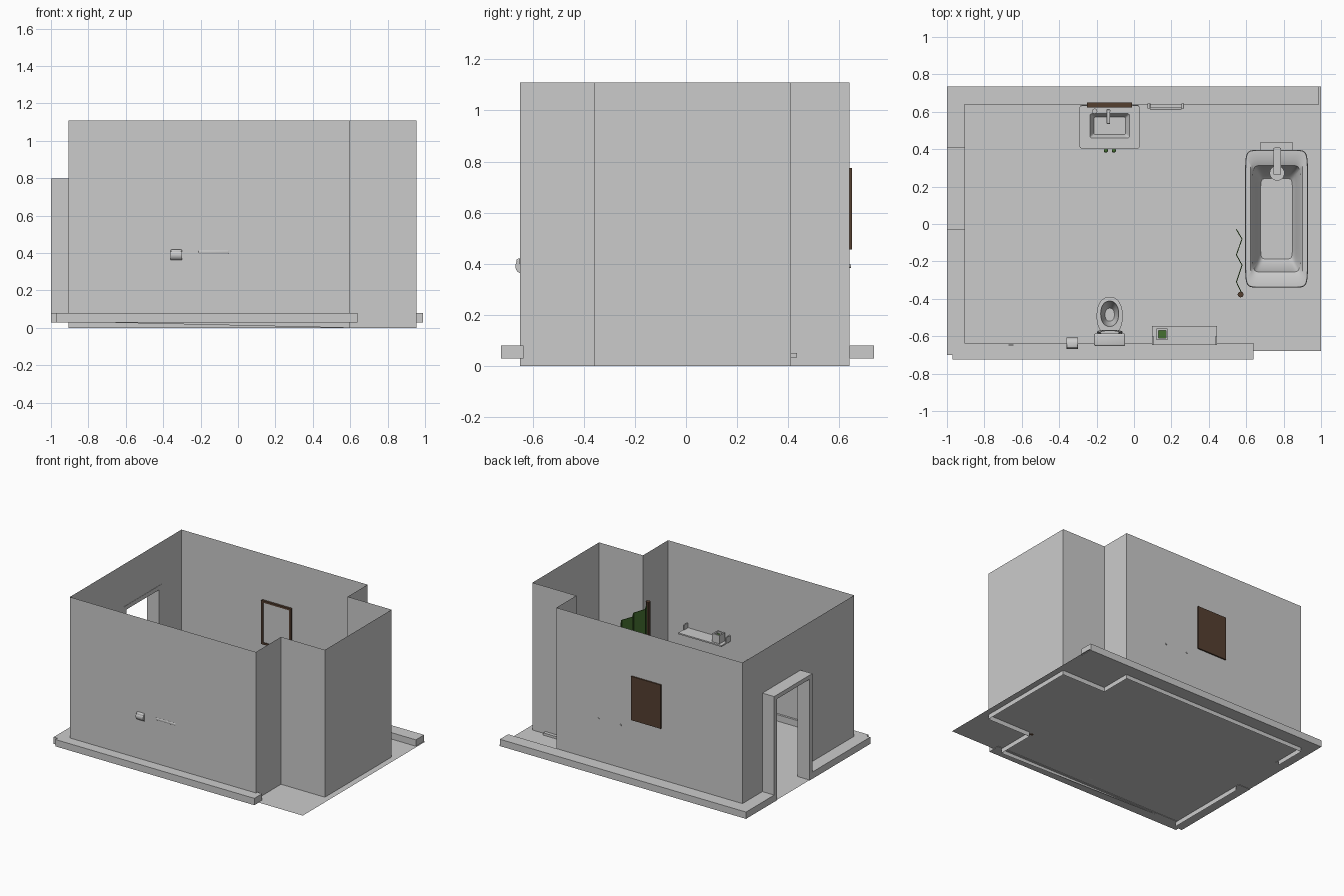
import bpy, bmesh, math
from mathutils import Vector

if "Cube" in bpy.data.objects:
    bpy.data.objects.remove(bpy.data.objects["Cube"])

def material(name, c):
    m = bpy.data.materials.new(name)
    m.diffuse_color = (*c, 1)
    m.use_nodes = True
    m.node_tree.nodes["Principled BSDF"].inputs["Base Color"].default_value = m.diffuse_color
    return m

GREY = material("pale_grey", (0.6, 0.6, 0.6))
BROWN = material("wood_brown", (0.09, 0.05, 0.03))
GREEN = material("leaf_green", (0.06, 0.16, 0.03))

def finish(name, bm, mat, smooth=False, normals=True):
    if normals:
        bmesh.ops.recalc_face_normals(bm, faces=bm.faces)
    me = bpy.data.meshes.new(name)
    bm.to_mesh(me)
    bm.free()
    ob = bpy.data.objects.new(name, me)
    bpy.context.collection.objects.link(ob)
    me.materials.append(mat)
    if smooth:
        bpy.ops.object.select_all(action='DESELECT')
        ob.select_set(True)
        bpy.context.view_layer.objects.active = ob
        bpy.ops.object.shade_smooth_by_angle(angle=math.radians(40))
    return ob

def box(name, x0, x1, y0, y1, z0, z1, mat=GREY, bevel=0):
    bm = bmesh.new()
    bmesh.ops.create_cube(bm, size=1)
    for v in bm.verts:
        v.co = Vector(((x0 + x1) / 2 + v.co.x * (x1 - x0),
                       (y0 + y1) / 2 + v.co.y * (y1 - y0),
                       (z0 + z1) / 2 + v.co.z * (z1 - z0)))
    if bevel:
        bmesh.ops.bevel(bm, geom=bm.edges[:], offset=bevel, segments=3, affect='EDGES', profile=0.5)
    return finish(name, bm, mat, bool(bevel))

def loft(name, rings, power, n=48, mat=GREY):
    """Stack superellipse rings (cx, cy, half_x, half_y, z) and close the ends."""
    bm = bmesh.new()
    loops = []
    for cx, cy, hx, hy, z in rings:
        loop = []
        for i in range(n):
            a = 2 * math.pi * (i + 0.5) / n
            c, s = math.cos(a), math.sin(a)
            loop.append(bm.verts.new((cx + hx * math.copysign(abs(c) ** (2 / power), c),
                                      cy + hy * math.copysign(abs(s) ** (2 / power), s), z)))
        loops.append(loop)
    for a, b in zip(loops, loops[1:]):
        for i in range(n):
            bm.faces.new((a[i], a[(i + 1) % n], b[(i + 1) % n], b[i]))
    bm.faces.new(loops[0])
    bm.faces.new(loops[-1])
    return finish(name, bm, mat, True)

def rod(name, a, b, r, mat=GREY, n=16):
    a, b = Vector(a), Vector(b)
    bm = bmesh.new()
    bmesh.ops.create_cone(bm, cap_ends=True, segments=n, radius1=r, radius2=r, depth=(b - a).length)
    q = (b - a).to_track_quat('Z', 'Y')
    for v in bm.verts:
        v.co = q @ v.co + (a + b) / 2
    return finish(name, bm, mat, True)

def sheet(name, quads, mat=GREY):
    bm = bmesh.new()
    for q in quads:
        bm.faces.new([bm.verts.new(p) for p in q])
    bmesh.ops.remove_doubles(bm, verts=bm.verts, dist=1e-5)
    return finish(name, bm, mat, normals=False)

def panel(a, b, z0, z1):
    return [(*a, z0), (*b, z0), (*b, z1), (*a, z1)]

# Room shell: thin walls with a bath alcove and a door opening
F, H = 0.033, 1.11
D0, D1, DH = -0.03, 0.41, 0.80
sheet("floor", [[(-1, -0.68, F), (1, -0.68, F), (1, 0.735, F), (-1, 0.735, F)]])
plan = [(-0.905, -0.65), (0.6, -0.65), (0.6, -0.36), (0.955, -0.36),
        (0.955, 0.41), (0.6, 0.41), (0.6, 0.64), (-0.905, 0.64)]
quads = [panel(a, b, 0, H) for a, b in zip(plan, plan[1:])]
quads[0][0] = (-0.905, -0.65, F)
X = -0.905
quads += [panel((X, 0.64), (X, D1), 0, H), panel((X, D0), (X, -0.65), 0, H),
          panel((X, D1), (X, D0), DH, H)]
sheet("walls", quads)

# Outer plinth strips
box("plinth_front", -0.97, 0.64, -0.725, -0.635, 0.03, 0.08)
box("plinth_back", -1, 0.99, 0.64, 0.735, 0.03, 0.08)
box("plinth_left_front", -1, -0.905, -0.70, D0, 0.03, 0.08)
box("plinth_left_back", -1, -0.905, D1, 0.735, 0.03, 0.08)

# Door frame
box("door_post_front", -1, -0.903, D0, D0 + 0.03, 0.03, DH)
box("door_post_back", -1, -0.903, D1 - 0.03, D1, 0.03, DH)
box("door_lintel", -1, -0.903, D0, D1, DH - 0.03, DH)

# Bath with hollow basin
cx, cy = 0.762, 0.028
loft("bathtub", [(cx, cy, 0.165, 0.365, F), (cx, cy, 0.168, 0.368, 0.235),
                 (cx, cy, 0.165, 0.365, 0.25), (cx, cy, 0.14, 0.32, 0.25),
                 (cx, cy, 0.128, 0.285, 0.235), (cx, cy, 0.105, 0.25, 0.11),
                 (cx, cy, 0.085, 0.215, 0.075)], 12, 64)
rod("bath_drain", (0.765, 0.175, 0.07), (0.765, 0.175, 0.082), 0.014)

# Shower column
box("shower_foot", 0.675, 0.85, 0.395, 0.435, 0.033, 0.05)
box("shower_column", 0.75, 0.78, 0.395, 0.408, 0.25, 0.80)
box("shower_arm", 0.745, 0.785, 0.265, 0.405, 0.785, 0.80)
rod("shower_head", (0.765, 0.272, 0.765), (0.765, 0.272, 0.785), 0.04, n=24)

# Folding bath screen with wooden post
zig = [(0.545, -0.03), (0.575, -0.08), (0.545, -0.165), (0.575, -0.22), (0.545, -0.31), (0.573, -0.37)]
screen = sheet("bath_screen", [panel(a, b, 0.06, 0.75) for a, b in zip(zig, zig[1:])], GREEN)
screen.modifiers.new("thickness", 'SOLIDIFY').thickness = 0.005
rod("screen_post", (0.57, -0.377, F), (0.57, -0.377, 0.775), 0.016, BROWN, 8)

# Vanity cabinet, basin, tap and knobs
box("vanity_cabinet", -0.285, 0.025, 0.41, 0.637, F, 0.33)
sx, sy = -0.13, 0.518
loft("wash_basin", [(sx, sy, 0.163, 0.117, 0.32), (sx, sy, 0.163, 0.117, 0.37),
                    (sx, sy + 0.007, 0.106, 0.066, 0.37), (sx, sy + 0.007, 0.100, 0.060, 0.36),
                    (sx, sy + 0.007, 0.085, 0.047, 0.335)], 16, 64)
rod("basin_drain", (sx, sy, 0.33), (sx, sy, 0.338), 0.013)
rod("tap_stem", (-0.137, 0.605, 0.37), (-0.137, 0.605, 0.43), 0.011)
box("tap_spout", -0.147, -0.127, 0.535, 0.612, 0.42, 0.435, bevel=0.004)
rod("soap_bottle", (-0.21, 0.603, 0.37), (-0.21, 0.603, 0.41), 0.014)
for x in (-0.15, -0.107):
    bm = bmesh.new()
    bmesh.ops.create_uvsphere(bm, u_segments=12, v_segments=8, radius=0.011)
    for v in bm.verts:
        v.co += Vector((x, 0.392, 0.25))
    finish("cabinet_knob", bm, GREEN, True)
for x0, x1 in ((-0.28, -0.132), (-0.128, 0.02)):
    box("cabinet_door", x0, x1, 0.403, 0.412, 0.06, 0.315)

# Mirror: backing, frame and glass
M0, M1, Z0, Z1 = -0.25, -0.01, 0.455, 0.775
box("mirror_back", M0, M1, 0.635, 0.65, Z0, Z1, BROWN)
for x in (M0, M1 - 0.014):
    box("mirror_frame_side", x, x + 0.014, 0.624, 0.636, Z0, Z1, BROWN)
for z in (Z0, Z1 - 0.014):
    box("mirror_frame_bar", M0, M1, 0.624, 0.636, z, z + 0.014, BROWN)
box("mirror_glass", M0 + 0.013, M1 - 0.013, 0.631, 0.636, Z0 + 0.013, Z1 - 0.013)

# Towel rail
rod("towel_rail", (0.085, 0.618, 0.39), (0.255, 0.618, 0.39), 0.006)
for x in (0.08, 0.26):
    rod("towel_rail_end", (x, 0.618, 0.39), (x, 0.645, 0.39), 0.007)

# Toilet: lofted bowl, seat and cistern
tx = -0.13
loft("toilet_bowl", [(tx, -0.53, 0.05, 0.085, F), (tx, -0.53, 0.043, 0.08, 0.09),
                     (tx, -0.50, 0.064, 0.10, 0.17), (tx, -0.492, 0.07, 0.103, 0.20),
                     (tx, -0.492, 0.07, 0.103, 0.212), (tx, -0.48, 0.048, 0.068, 0.214),
                     (tx, -0.48, 0.042, 0.06, 0.17), (tx, -0.485, 0.025, 0.035, 0.11)], 2.2, 40)
box("toilet_neck", tx - 0.045, tx + 0.045, -0.635, -0.56, F, 0.215, bevel=0.012)
box("toilet_cistern", tx - 0.075, tx + 0.075, -0.645, -0.59, 0.20, 0.40, bevel=0.012)
box("cistern_lid", tx - 0.083, tx + 0.083, -0.652, -0.585, 0.395, 0.418, bevel=0.008)
loft("toilet_lid", [(tx, -0.58, 0.068, 0.012, 0.215), (tx, -0.578, 0.068, 0.012, 0.27),
                    (tx, -0.58, 0.05, 0.010, 0.37)], 2.5, 24)

# Paper holder through the front wall
box("paper_holder", -0.36, -0.30, -0.664, -0.63, 0.385, 0.42, bevel=0.008)
rod("paper_roll", (-0.36, -0.638, 0.39), (-0.30, -0.638, 0.39), 0.03, n=24)

# Light switch
box("light_switch", -0.67, -0.645, -0.65, -0.643, 0.48, 0.52)

# Shelf with end brackets and planter
box("shelf_board", 0.095, 0.445, -0.648, -0.545, 0.505, 0.515)
for x in (0.095, 0.437):
    box("shelf_end", x, x + 0.008, -0.648, -0.60, 0.515, 0.55)
for x0, x1, y0, y1 in ((0.12, 0.18, -0.62, -0.61), (0.12, 0.18, -0.57, -0.56),
                       (0.12, 0.13, -0.61, -0.57), (0.17, 0.18, -0.61, -0.57)):
    box("planter_side", x0, x1, y0, y1, 0.515, 0.575)
box("planter_moss", 0.13, 0.17, -0.61, -0.57, 0.515, 0.56, GREEN)
